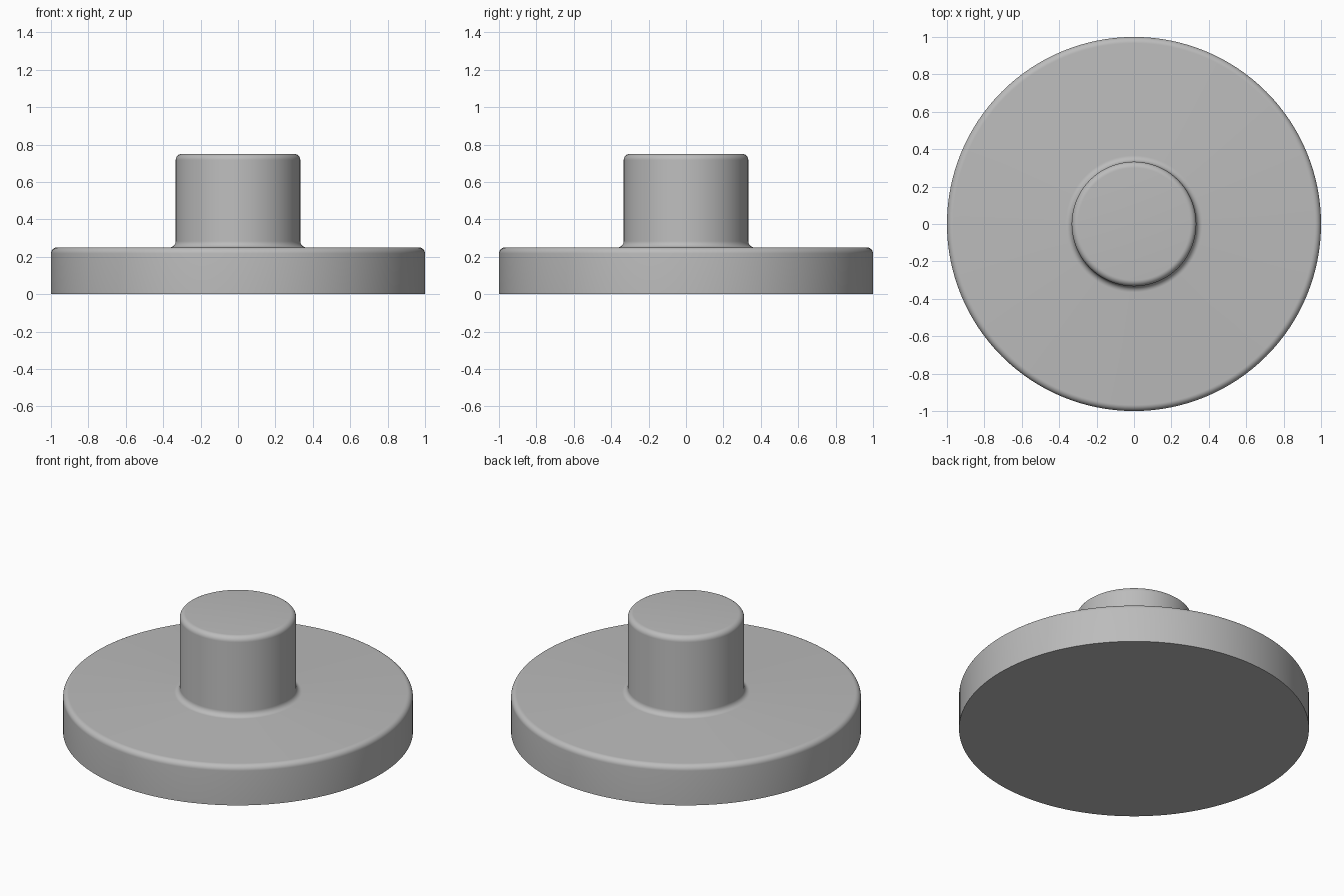
import bpy
import bmesh
from math import cos, sin, pi, radians
from mathutils import Vector

cube = bpy.data.objects.get("Cube")
if cube:
    bpy.data.objects.remove(cube, do_unlink=True)

DISC_R, DISC_TOP = 1.0, 0.25
BOSS_R, BOSS_TOP = 0.333, 0.75
FILLET = 0.033
SEGMENTS = 128


def arc(cx, cz, start, end, steps=8):
    """Points of a fillet arc in the x-z plane, angles in degrees."""
    angles = [radians(start + (end - start) * i / steps) for i in range(steps + 1)]
    return [Vector((cx + FILLET * cos(a), 0, cz + FILLET * sin(a))) for a in angles]


# Half section: flat underside, rounded rim, concave root fillet, rounded boss top
profile = [Vector((0, 0, 0)), Vector((DISC_R, 0, 0))]
profile += arc(DISC_R - FILLET, DISC_TOP - FILLET, 0, 90)
profile += arc(BOSS_R + FILLET, DISC_TOP + FILLET, 270, 180)
profile += arc(BOSS_R - FILLET, BOSS_TOP - FILLET, 0, 90)
profile.append(Vector((0, 0, BOSS_TOP)))

# Turn the section around the z axis
bm = bmesh.new()
verts = [bm.verts.new(p) for p in profile]
edges = [bm.edges.new(pair) for pair in zip(verts, verts[1:])]
bmesh.ops.spin(bm, geom=verts + edges, cent=(0, 0, 0), axis=(0, 0, 1),
               angle=2 * pi, steps=SEGMENTS, use_duplicate=False)
bmesh.ops.remove_doubles(bm, verts=bm.verts, dist=1e-5)
bmesh.ops.recalc_face_normals(bm, faces=bm.faces)
mesh = bpy.data.meshes.new("flanged_boss")
bm.to_mesh(mesh)
bm.free()

# Plain grey material
grey = bpy.data.materials.new("plain grey")
grey.use_nodes = True
colour = (0.5, 0.5, 0.5, 1)
grey.diffuse_color = colour
grey.node_tree.nodes["Principled BSDF"].inputs["Base Color"].default_value = colour
mesh.materials.append(grey)

part = bpy.data.objects.new("flanged_boss", mesh)
bpy.context.collection.objects.link(part)
bpy.ops.object.select_all(action="DESELECT")
part.select_set(True)
bpy.context.view_layer.objects.active = part
bpy.ops.object.shade_smooth_by_angle(angle=radians(30))
